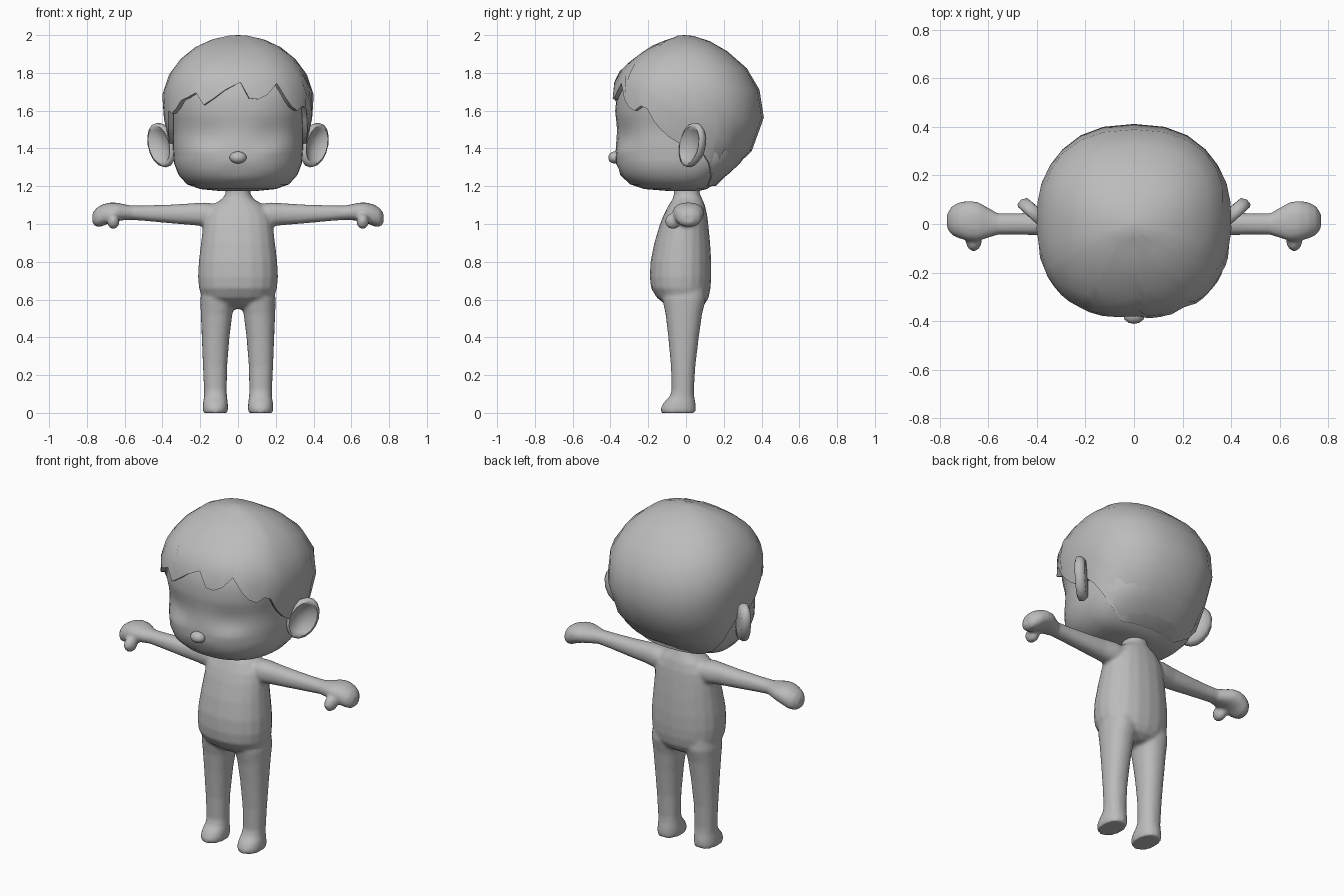
import bpy, bmesh, math
from mathutils import Vector

if "Cube" in bpy.data.objects:
    bpy.data.objects.remove(bpy.data.objects["Cube"])

grey = bpy.data.materials.new("plain grey")
grey.diffuse_color = (0.5, 0.5, 0.5, 1)
grey.use_nodes = True
grey.node_tree.nodes["Principled BSDF"].inputs["Base Color"].default_value = grey.diffuse_color
TAU = 2 * math.pi


def add_object(name, rings, angle=50, caps=True):
    """Skin a list of equal-length point rings."""
    bm = bmesh.new()
    rows = [[bm.verts.new(p) for p in r] for r in rings]
    n = len(rows[0])
    for a, b in zip(rows, rows[1:]):
        for i in range(n):
            j = (i + 1) % n
            bm.faces.new((a[i], a[j], b[j], b[i]))
    if caps:
        bm.faces.new(rows[0])
        bm.faces.new(rows[-1])
    bmesh.ops.recalc_face_normals(bm, faces=bm.faces)
    me = bpy.data.meshes.new(name)
    bm.to_mesh(me)
    bm.free()
    me.materials.append(grey)
    ob = bpy.data.objects.new(name, me)
    bpy.context.collection.objects.link(ob)
    shade(ob, angle)
    return ob


def shade(ob, angle=50):
    bpy.ops.object.select_all(action='DESELECT')
    ob.select_set(True)
    bpy.context.view_layer.objects.active = ob
    bpy.ops.object.shade_smooth_by_angle(angle=math.radians(angle))


def power(v, e):
    return math.copysign(abs(v) ** e, v)


def lookup(table, x):
    """Linear interpolation of the remaining columns by the first column."""
    if x <= table[0][0]:
        return table[0][1:]
    for a, b in zip(table, table[1:]):
        if x <= b[0]:
            t = (x - a[0]) / (b[0] - a[0])
            return [p + (q - p) * t for p, q in zip(a[1:], b[1:])]
    return table[-1][1:]


def shell(table, z, t, k=1.0):
    """Rounded-square section; t = 0 faces front, 90 degrees faces +x."""
    w, f, b = lookup(table, z)
    c = math.cos(t)
    return Vector((k * w * power(math.sin(t), 0.84),
                   -k * (f if c > 0 else b) * power(c, 0.84), z))


def ball(name, centre, size, seg=12, rows=8):
    rings = [[(centre[0] + size[0] * math.sin(v) * math.cos(u * TAU / seg),
               centre[1] + size[1] * math.sin(v) * math.sin(u * TAU / seg),
               centre[2] + size[2] * math.cos(v)) for u in range(seg)]
             for v in [math.pi * (i + 0.3) / (rows - 0.4) for i in range(rows)]]
    return add_object(name, rings, 80)


# Head: height, half width, front depth, back depth
HEAD = [(1.175, .10, .10, .07), (1.185, .20, .22, .11), (1.21, .27, .295, .15),
        (1.26, .315, .35, .22), (1.32, .338, .372, .285), (1.4, .345, .372, .345),
        (1.5, .345, .365, .38), (1.6, .365, .375, .39), (1.7, .37, .365, .375),
        (1.8, .34, .32, .32), (1.9, .25, .21, .23), (1.96, .12, .09, .11)]
levels = [1.175, 1.185, 1.21, 1.235, 1.26, 1.29, 1.32, 1.345, 1.37, 1.395, 1.42,
          1.45, 1.48, 1.52, 1.56, 1.6, 1.65, 1.7, 1.8, 1.9, 1.96]


def face_relief(p):
    """Shallow eye sockets, eyelid bulges and a soft mouth crease."""
    if p.y < -0.1:
        x, z = abs(p.x), p.z
        p.y += 0.018 * math.exp(-((x - .17) / .09) ** 2 - ((z - 1.47) / .07) ** 2)
        p.y -= 0.012 * math.exp(-((x - .17) / .08) ** 2 - ((z - 1.38) / .03) ** 2)
        p.y += 0.012 * math.exp(-(x / .08) ** 2 - ((z - 1.29 + .3 * x) / .02) ** 2)
    return p


add_object("head", [[face_relief(shell(HEAD, z, TAU * i / 40)) for i in range(40)]
                    for z in levels], 60)
ball("nose", (0, -.378, 1.352), (.045, .034, .032))

# Hair cap whose hem follows fringe teeth, sideburns and the nape
HAIR = [(1.18, .20, .25, .11), (1.2, .25, .3, .155), (1.26, .325, .36, .245),
        (1.32, .35, .38, .305), (1.42, .362, .39, .37), (1.5, .38, .39, .395),
        (1.56, .393, .39, .412), (1.62, .402, .39, .412), (1.68, .402, .39, .4),
        (1.75, .387, .38, .375), (1.8, .36, .36, .343), (1.85, .325, .31, .3),
        (1.9, .28, .245, .24), (1.95, .205, .17, .165), (1.98, .13, .09, .1),
        (1.995, .05, .04, .04)]
HEM = [(-180, 1.2), (-165, 1.2), (-150, 1.2), (-135, 1.2), (-122, 1.25), (-110, 1.32),
       (-100, 1.39), (-94, 1.43), (-88, 1.42), (-80, 1.46), (-73, 1.51), (-65, 1.6),
       (-60, 1.585), (-52, 1.61), (-45, 1.655), (-38, 1.67), (-30, 1.695), (-23, 1.63),
       (-15, 1.665), (-7, 1.71), (1, 1.75), (6, 1.665), (12, 1.66), (19, 1.685),
       (28, 1.745), (36, 1.66), (42, 1.62), (49, 1.60), (56, 1.625), (62, 1.61),
       (68, 1.545), (73, 1.505), (80, 1.46), (88, 1.42), (94, 1.43), (100, 1.39),
       (110, 1.32), (122, 1.25), (135, 1.2), (150, 1.2), (165, 1.2)]
hair = []
for f in (.07, .18, .3, .43, .56, .7, .85, 1.0):
    hair.append([shell(HAIR, 2 - (2 - h) * (1 - math.cos(f * math.pi / 2)),
                       math.radians(a)) for a, h in HEM])
hair.append([shell(HAIR, h, math.radians(a), .93) for a, h in HEM])
add_object("hair", [[(0, 0, 2.0)] * len(HEM)] + hair, 50, False)

# Ears: dished ovals turned outward; (scale, offset along the facing direction)
for s, side in ((1, "left"), (-1, "right")):
    turn = math.radians(42)
    u = Vector((math.cos(turn), math.sin(turn), 0))
    n = Vector((math.sin(turn), -math.cos(turn), 0))
    rings = []
    for k, d in ((.4, -.03), (.85, -.028), (1, -.005), (.98, .018), (.85, .025),
                 (.7, .012), (.3, -.008)):
        ring = []
        for i in range(16):
            a = TAU * i / 16
            p = Vector((.402, .035, 1.418)) + n * d
            p += u * k * (.088 * math.cos(a) + .025 * math.sin(a))
            p.z += k * .118 * math.sin(a)
            ring.append((s * p.x, p.y, p.z))
        rings.append(ring)
    add_object(side + "_ear", rings, 60)


def oval(c, a, b, axis, e=0.9, n=20):
    """Oval ring around the z axis (a = x, b = y) or the x axis (a = y, b = z)."""
    pts = []
    for i in range(n):
        p, q = (r * power(f(TAU * i / n), e) for r, f in ((a, math.cos), (b, math.sin)))
        pts.append((c[0] + p, c[1] + q, c[2]) if axis == 'z' else (c[0], c[1] + p, c[2] + q))
    return pts


# Torso and neck: height, half width, front y, back y
TORSO = [(.55, .07, -.06, .06), (.575, .14, -.11, .1), (.61, .19, -.155, .12),
         (.66, .207, -.185, .13), (.72, .212, -.192, .134), (.8, .208, -.188, .134),
         (.9, .196, -.168, .128), (1.0, .184, -.138, .118), (1.05, .172, -.118, .112),
         (1.1, .135, -.092, .1), (1.135, .082, -.07, .085), (1.16, .066, -.064, .073),
         (1.24, .064, -.062, .07)]
parts = [add_object("body", [oval((0, (f + b) / 2, z), w, (b - f) / 2, 'z')
                             for z, w, f, b in TORSO])]
# Legs with feet: height, inner x, outer x, front y, back y
LEG = [(0, .056, .186, -.132, .05), (.025, .052, .188, -.134, .052), (.055, .054, .185, -.118, .05),
       (.085, .058, .18, -.088, .044), (.12, .06, .18, -.076, .042), (.25, .057, .186, -.08, .05),
       (.4, .045, .192, -.094, .068), (.52, .03, .197, -.108, .085), (.6, .012, .2, -.125, .105),
       (.66, .03, .19, -.12, .1)]
# Arms with hands: x, centre y, centre z, half depth, half height
ARM = [(.08, .005, 1.05, .07, .05), (.17, .005, 1.05, .066, .064), (.24, .003, 1.052, .056, .058),
       (.35, .002, 1.053, .05, .05), (.48, 0, 1.057, .044, .042), (.56, 0, 1.06, .044, .038),
       (.6, .005, 1.062, .062, .042), (.64, .01, 1.065, .08, .048), (.68, .013, 1.06, .083, .054),
       (.72, .015, 1.045, .075, .058), (.75, .014, 1.035, .06, .05), (.77, .012, 1.03, .03, .028)]
for s in (1, -1):
    parts.append(add_object("leg", [oval((s * (i + o) / 2, (f + b) / 2, z), (o - i) / 2,
                                         (b - f) / 2, 'z') for z, i, o, f, b in LEG]))
    parts.append(add_object("arm", [oval((s * x, y, z), a, b, 'x') for x, y, z, a, b in ARM]))
    parts.append(ball("thumb", (s * .66, -.068, 1.015), (.034, .046, .042)))

# Fuse the limbs into one soft body
bpy.ops.object.select_all(action='DESELECT')
for p in parts:
    p.select_set(True)
body = bpy.context.view_layer.objects.active = parts[0]
bpy.ops.object.join()
fuse = body.modifiers.new("fuse", 'REMESH')
fuse.mode, fuse.voxel_size, fuse.use_smooth_shade = 'VOXEL', 0.01, True
soft = body.modifiers.new("soften", 'SMOOTH')
soft.factor, soft.iterations = 0.5, 4
